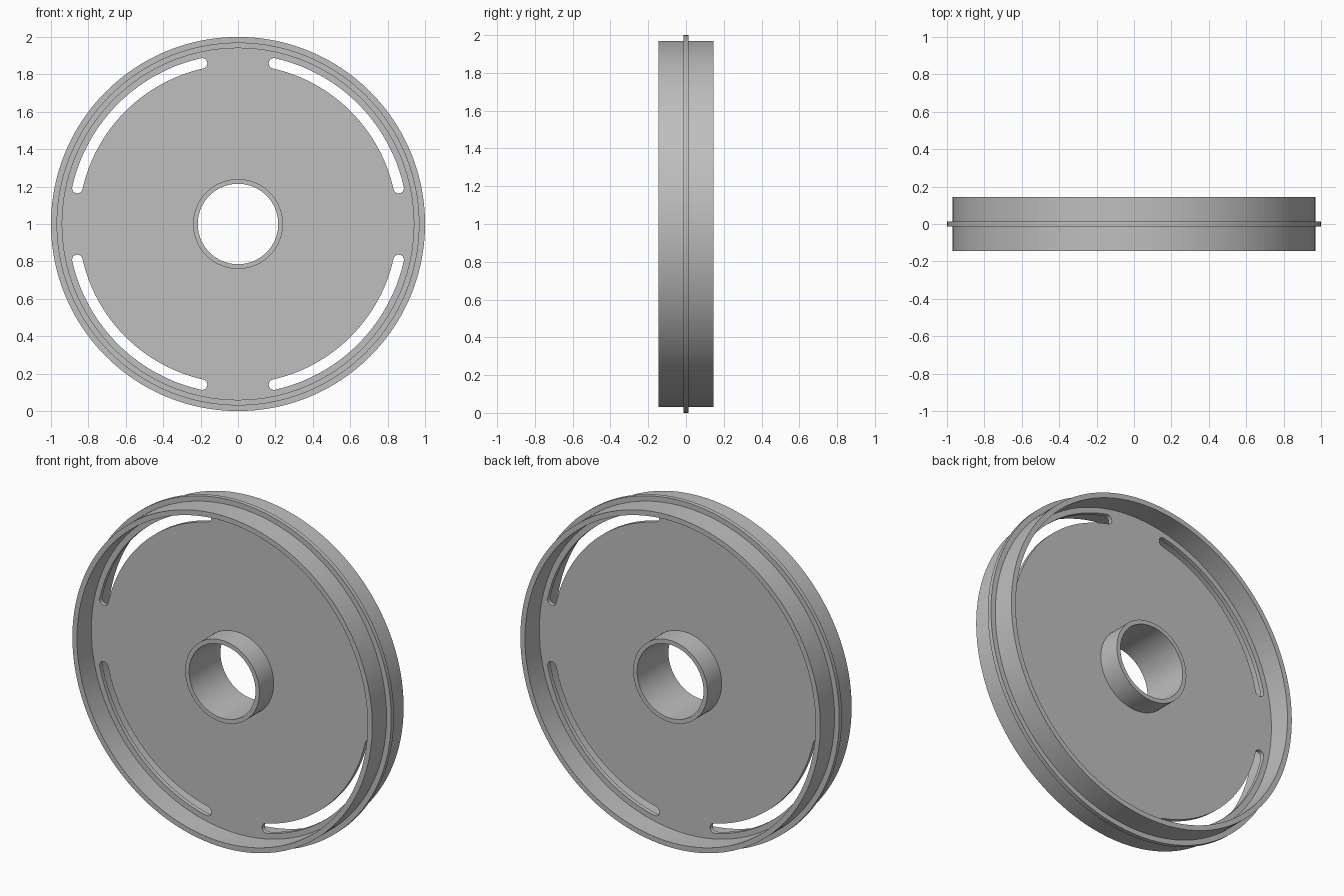
import bpy, bmesh
from math import sin, cos, pi, radians
from mathutils import Matrix, Vector

SEGMENTS = 160
RIM_OUT, RIM_IN, FLANGE = 0.97, 0.94, 1.0
HUB_OUT, HUB_IN = 0.24, 0.215
HALF_WIDTH, HALF_WEB = 0.145, 0.0125
SLOT_R, SLOT_HALF = 0.88, 0.028
SLOT_START, SLOT_END = radians(12.6), radians(77.4)
CENTRE = Vector((0, 0, 1))

cube = bpy.data.objects.get("Cube")
if cube:
    bpy.data.objects.remove(cube, do_unlink=True)

grey = bpy.data.materials.new("plain_grey")
grey.use_nodes = True
colour = (0.52, 0.52, 0.52, 1)
grey.diffuse_color = colour
grey.node_tree.nodes["Principled BSDF"].inputs["Base Color"].default_value = colour


def make_object(name, bm):
    bmesh.ops.recalc_face_normals(bm, faces=bm.faces)
    mesh = bpy.data.meshes.new(name)
    bm.to_mesh(mesh)
    bm.free()
    mesh.materials.append(grey)
    obj = bpy.data.objects.new(name, mesh)
    bpy.context.collection.objects.link(obj)
    return obj


def lathe(name, profile):
    """Turn a closed (radius, y) profile about the wheel's axle."""
    bm = bmesh.new()
    verts = [bm.verts.new((r, y, 0)) for r, y in profile]
    edges = [bm.edges.new((a, b)) for a, b in zip(verts, verts[1:] + verts[:1])]
    bmesh.ops.spin(bm, geom=verts + edges, cent=(0, 0, 0), axis=(0, 1, 0),
                   angle=2 * pi, steps=SEGMENTS, use_merge=True)
    bmesh.ops.remove_doubles(bm, verts=bm.verts, dist=1e-5)
    bmesh.ops.translate(bm, verts=bm.verts, vec=CENTRE)
    return make_object(name, bm)


def slot_outline(steps=36, cap=10):
    """Curved slot with round ends, as (x, z) points."""
    def polar(r, a):
        return Vector((r * cos(a), r * sin(a)))

    span = SLOT_END - SLOT_START
    points = [polar(SLOT_R + SLOT_HALF, SLOT_START + span * i / steps)
              for i in range(steps + 1)]
    points += [polar(SLOT_R, SLOT_END) + polar(SLOT_HALF, SLOT_END + pi * i / cap)
               for i in range(1, cap)]
    points += [polar(SLOT_R - SLOT_HALF, SLOT_END - span * i / steps)
               for i in range(steps + 1)]
    points += [polar(SLOT_R, SLOT_START) + polar(SLOT_HALF, SLOT_START + pi + pi * i / cap)
               for i in range(1, cap)]
    return points


# Rim, flange, web and hub turned as one solid section
front_half = [(HUB_IN, HALF_WIDTH), (HUB_OUT, HALF_WIDTH), (HUB_OUT, HALF_WEB),
              (RIM_IN, HALF_WEB), (RIM_IN, HALF_WIDTH), (RIM_OUT, HALF_WIDTH),
              (RIM_OUT, HALF_WEB), (FLANGE, HALF_WEB)]
profile = front_half + [(r, -y) for r, y in reversed(front_half)]
wheel = lathe("wheel_body", profile)

# Four curved slots through the web
bm = bmesh.new()
for quarter in range(4):
    turn = Matrix.Rotation(quarter * pi / 2, 4, 'Y')
    verts = [bm.verts.new(turn @ Vector((p.x, -0.06, p.y)) + CENTRE)
             for p in slot_outline()]
    face = bm.faces.new(verts)
    top = bmesh.ops.extrude_face_region(bm, geom=[face])["geom"]
    bmesh.ops.translate(bm, vec=(0, 0.12, 0),
                        verts=[g for g in top if isinstance(g, bmesh.types.BMVert)])
cutter = make_object("slot_cutter", bm)
cutter.hide_render = True

cut = wheel.modifiers.new("slots", 'BOOLEAN')
cut.operation = 'DIFFERENCE'
cut.solver = 'EXACT'
cut.object = cutter

bpy.ops.object.select_all(action='DESELECT')
wheel.select_set(True)
bpy.context.view_layer.objects.active = wheel
bpy.ops.object.modifier_apply(modifier=cut.name)
bpy.data.objects.remove(cutter, do_unlink=True)
bpy.ops.object.shade_smooth_by_angle(angle=radians(30))
